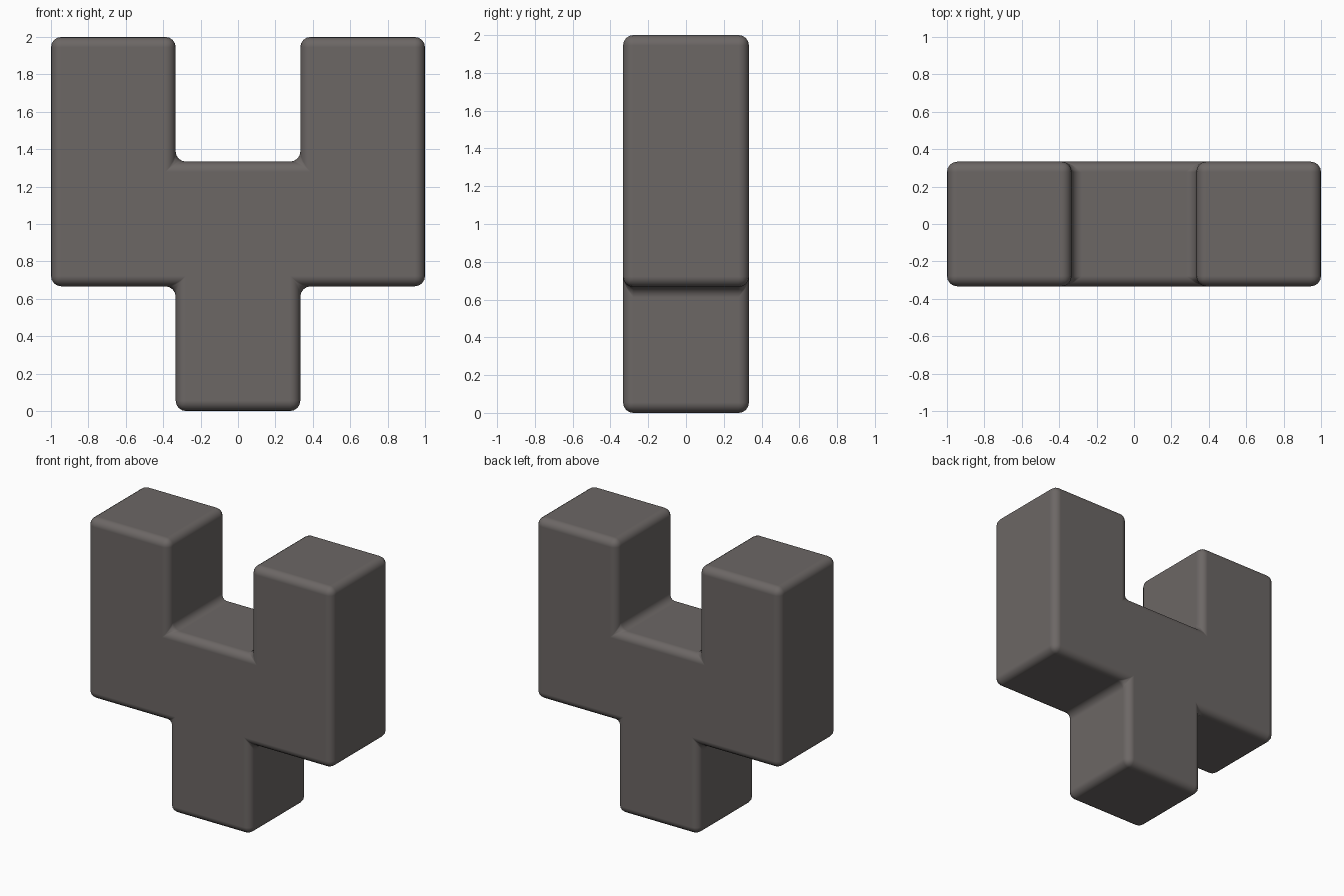
import bpy, bmesh

if "Cube" in bpy.data.objects:
    bpy.data.objects.remove(bpy.data.objects["Cube"])

U = 2 / 3      # edge length of one cube cell
H = U / 2      # half cell

# Flat material
mat = bpy.data.materials.new("warm dark grey")
mat.diffuse_color = (0.150, 0.135, 0.130, 1)
mat.use_nodes = True
mat.node_tree.nodes["Principled BSDF"].inputs["Base Color"].default_value = mat.diffuse_color

# Right half of the forked outline (x, z), bottom to top, then mirrored
right = [(H, 0), (H, U), (1, U), (1, 2), (H, 2), (H, 2 * U)]
outline = right + [(-x, z) for x, z in reversed(right)]

# Outline face extruded through the depth
bm = bmesh.new()
face = bm.faces.new([bm.verts.new((x, -H, z)) for x, z in outline])
ext = bmesh.ops.extrude_face_region(bm, geom=[face])
back = [v for v in ext["geom"] if isinstance(v, bmesh.types.BMVert)]
bmesh.ops.translate(bm, verts=back, vec=(0, 2 * H, 0))
bmesh.ops.recalc_face_normals(bm, faces=bm.faces)

mesh = bpy.data.meshes.new("forked_block")
bm.to_mesh(mesh)
bm.free()
mesh.materials.append(mat)
mesh.shade_smooth()
block = bpy.data.objects.new("forked_block", mesh)
bpy.context.collection.objects.link(block)

# Soft rounded edges, inner corners included
bev = block.modifiers.new("rounded_edges", 'BEVEL')
bev.width = 0.055
bev.segments = 4
bev.limit_method = 'ANGLE'
bev.harden_normals = True
